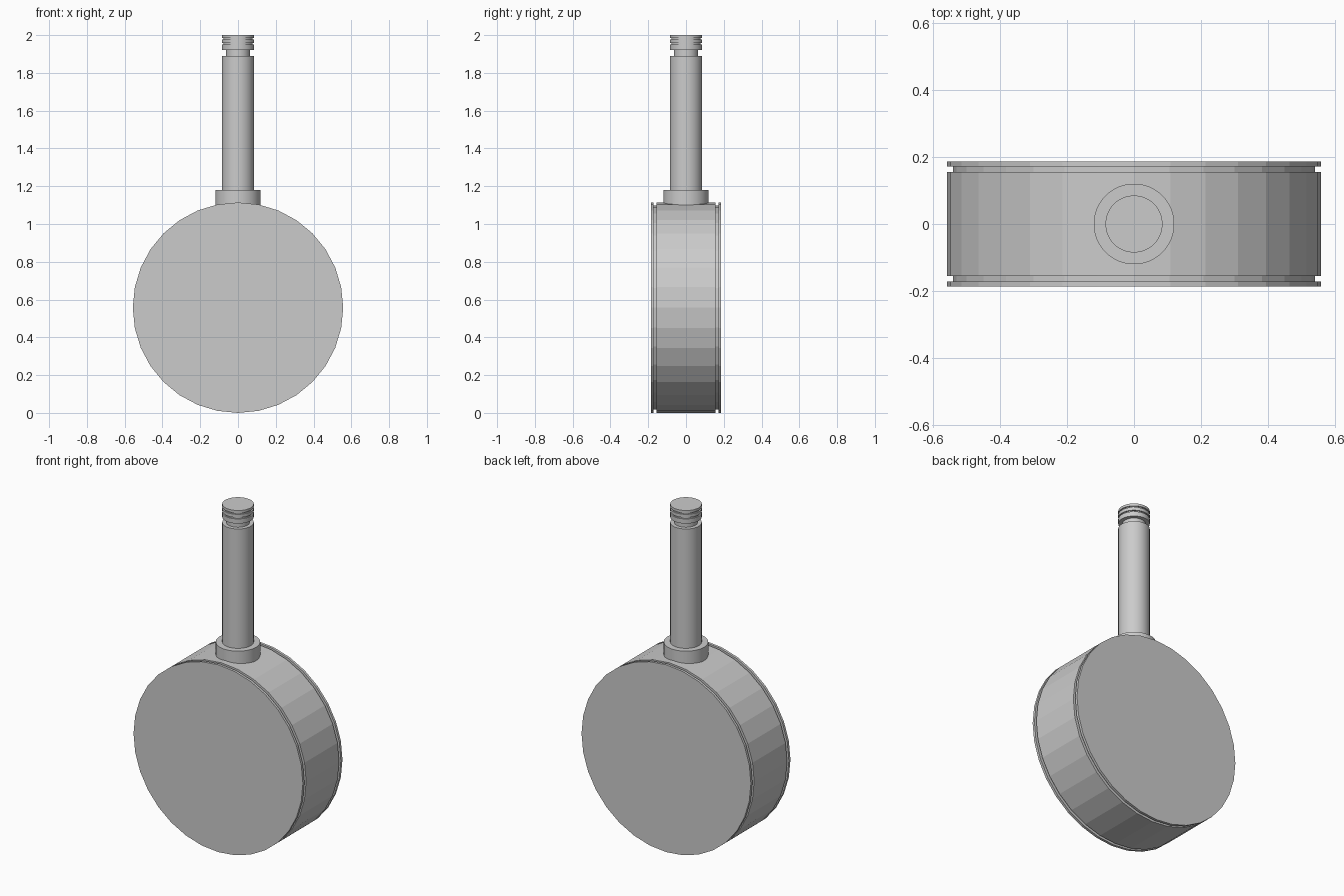
import bpy
import math
from mathutils import Matrix

cube = bpy.data.objects.get("Cube")
if cube:
    bpy.data.objects.remove(cube, do_unlink=True)

grey = bpy.data.materials.new("plain grey")
grey.use_nodes = True
grey.diffuse_color = (0.6, 0.6, 0.6, 1)
grey.node_tree.nodes["Principled BSDF"].inputs["Base Color"].default_value = (0.6, 0.6, 0.6, 1)


def lathe(name, profile, sides, matrix=Matrix(), smooth=False):
    """Solid of revolution about z from (radius, height) pairs, listed upwards."""
    verts = [(r * math.cos(math.tau * i / sides), r * math.sin(math.tau * i / sides), h)
             for r, h in profile for i in range(sides)]
    faces = [tuple(reversed(range(sides))),
             tuple(range(len(verts) - sides, len(verts)))]
    for k in range(len(profile) - 1):
        a, b = k * sides, (k + 1) * sides
        for i in range(sides):
            j = (i + 1) % sides
            faces.append((a + i, a + j, b + j, b + i))
    mesh = bpy.data.meshes.new(name)
    mesh.from_pydata(verts, [], faces)
    mesh.transform(matrix)
    mesh.materials.append(grey)
    obj = bpy.data.objects.new(name, mesh)
    bpy.context.collection.objects.link(obj)
    if smooth:
        bpy.ops.object.select_all(action="DESELECT")
        obj.select_set(True)
        bpy.context.view_layer.objects.active = obj
        bpy.ops.object.shade_smooth_by_angle(angle=math.radians(30))
    return obj


# Flat-sided drum with a narrow groove behind each end plate
R, groove = 0.557, 0.54
half = [(R, 0.155), (groove, 0.155), (groove, 0.171), (R, 0.171), (R, 0.186)]
drum = [(r, -h) for r, h in reversed(half)] + half
lathe("drum", drum, 32,
      Matrix.Translation((0, 0, R)) @ Matrix.Rotation(math.pi / 2, 4, "X"))

# Collar seated in the top of the drum
lathe("collar", [(0.12, 1.07), (0.12, 1.18)], 64, smooth=True)

# Stem with a necked tip and ringed cap
r, neck, slot = 0.085, 0.063, 0.078
stem = [(r, 1.08), (r, 1.89), (neck, 1.89), (neck, 1.922), (r, 1.922),
        (r, 1.95), (slot, 1.95), (slot, 1.958), (r, 1.958),
        (r, 1.977), (slot, 1.977), (slot, 1.985), (r, 1.985), (r, 2.0)]
lathe("stem", stem, 64, smooth=True)
